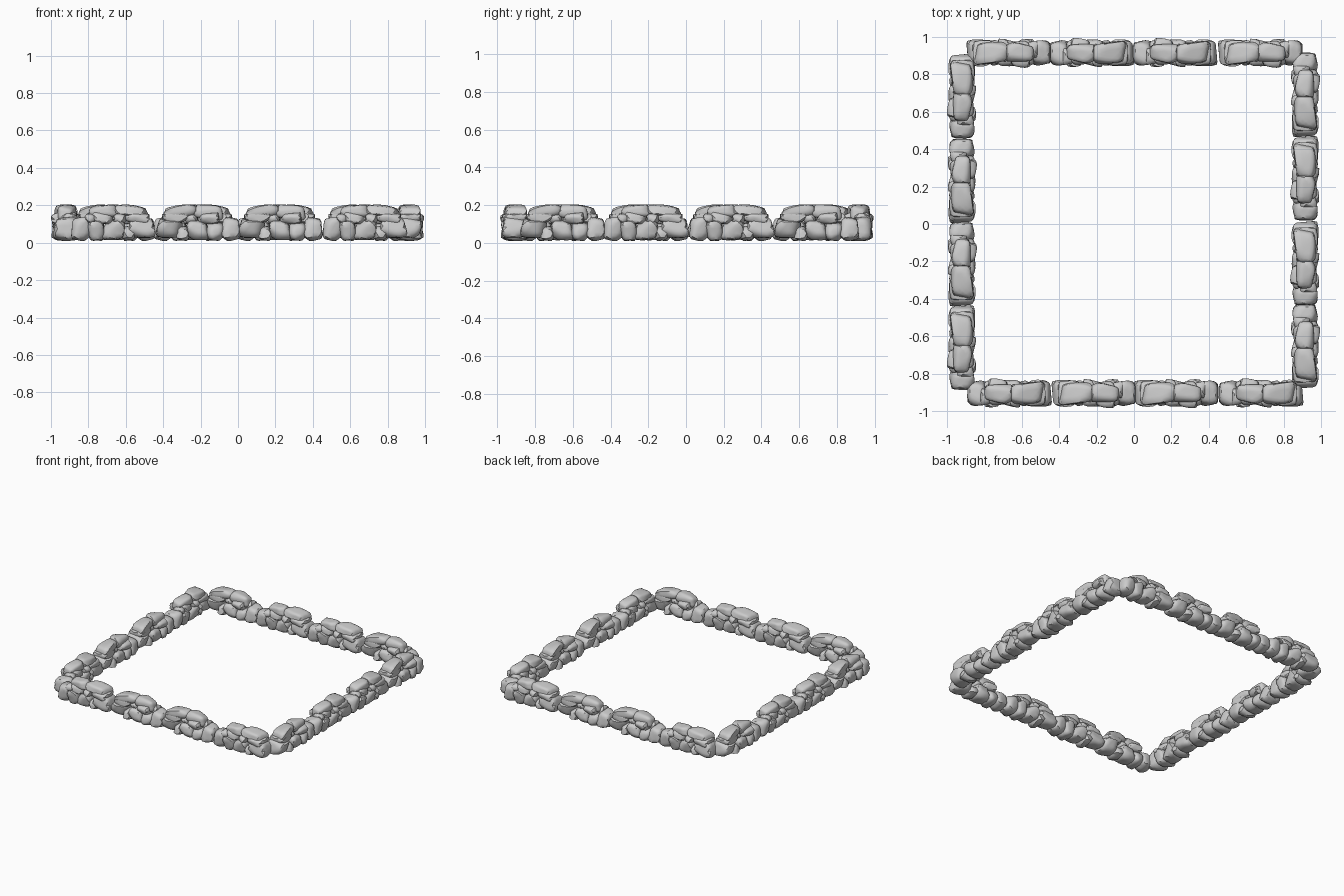
import bpy, bmesh, math, random
from mathutils import Vector, Matrix

if "Cube" in bpy.data.objects:
    bpy.data.objects.remove(bpy.data.objects["Cube"])

random.seed(11)


def add_stone(bm, centre, size, detail=3, tilt=0.0, yaw=0.0):
    """Chiselled boulder: a sphere shrunk against random cutting planes."""
    planes = [(Vector(n), 1.0) for n in
              [(1, 0, 0), (-1, 0, 0), (0, 1, 0), (0, -1, 0), (0, 0, 1), (0, 0, -1)]]
    planes = [((n + Vector([random.uniform(-.22, .22) for _ in range(3)])).normalized(), d)
              for n, d in planes]
    for _ in range(9):
        n = Vector([random.gauss(0, 1) for _ in range(3)]).normalized()
        planes.append((n, random.uniform(1.02, 1.25)))
    verts = bmesh.ops.create_icosphere(bm, subdivisions=detail, radius=1)["verts"]
    for v in verts:
        d = v.co.normalized()
        s = sum(max(n.dot(d), 0) ** 14 / dist ** 14 for n, dist in planes)
        v.co = d * min(s ** (-1 / 14), 1.5)
    # fit to the wanted size, then tilt and place
    lo = [min(v.co[i] for v in verts) for i in range(3)]
    hi = [max(v.co[i] for v in verts) for i in range(3)]
    rot = Matrix.Rotation(math.radians(yaw), 3, 'Z') @ Matrix.Rotation(math.radians(tilt), 3, 'Y')
    for v in verts:
        p = Vector([((v.co[i] - lo[i]) / (hi[i] - lo[i]) - .5) * size[i] for i in range(3)])
        v.co = rot @ p + Vector(centre)


# One wall section, long axis x, lone end stone at -x
# (centre), (size), detail, tilt, yaw
STONES = [
    ((-.175, 0, .070), (.100, .135, .130), 3, 3, 0),      # end stone
    ((-.095, 0, .062), (.100, .150, .110), 3, -4, 4),     # bottom row
    ((.000, 0, .065), (.125, .145, .115), 3, 4, -3),
    ((.080, 0, .045), (.075, .135, .080), 2, 0, 5),
    ((.150, 0, .073), (.140, .145, .110), 3, -6, 3),
    ((-.125, -.02, .125), (.060, .090, .055), 2, 0, 0),   # fillers
    ((-.060, .01, .125), (.120, .145, .060), 3, 6, 6),
    ((.035, -.015, .125), (.070, .120, .060), 2, 0, -6),
    ((.120, 0, .128), (.150, .135, .055), 3, 5, -4),
    ((-.060, 0, .160), (.160, .105, .075), 3, -5, -6),    # top row
    ((.095, 0, .162), (.185, .115, .072), 3, 6, 4),
]
bm = bmesh.new()
for stone in STONES:
    add_stone(bm, *stone)
mesh = bpy.data.meshes.new("wall_section")
bm.to_mesh(mesh)
bm.free()


def place(name, x, y, angle):
    ob = bpy.data.objects.new(name, mesh)
    ob.location = (x, y, 0.004)
    ob.rotation_euler.z = math.radians(angle)
    bpy.context.collection.objects.link(ob)
    return ob


# Four sections per side; -1 / +1 tells which end carries the lone stone
FRONT = [(-.665, -1), (-.215, 1), (.225, 1), (.68, -1)]
BACK = [(-.67, 1), (-.225, -1), (.22, -1), (.675, 1)]
LEFT = [(-.66, -1), (-.22, -1), (.24, 1), (.685, -1)]
LEFT = [(-.66, -1), (-.215, 1), (.23, 1), (.685, -1)]
RIGHT = [(-.655, 1), (-.21, -1), (.245, -1), (.69, 1)]
sections = []
for i, (p, e) in enumerate(FRONT):
    sections.append(place(f"front_wall_{i + 1}", p, -.905, 0 if e < 0 else 180))
for i, (p, e) in enumerate(BACK):
    sections.append(place(f"back_wall_{i + 1}", p, .915, 0 if e < 0 else 180))
for i, (p, e) in enumerate(LEFT):
    sections.append(place(f"left_wall_{i + 1}", -.92, p, 90 if e < 0 else -90))
for i, (p, e) in enumerate(RIGHT):
    sections.append(place(f"right_wall_{i + 1}", .915, p, 90 if e < 0 else -90))

# Smooth stones that keep their chiselled edges
sections[0].select_set(True)
bpy.context.view_layer.objects.active = sections[0]
mesh.shade_smooth()
mesh.set_sharp_from_angle(angle=math.radians(40))
